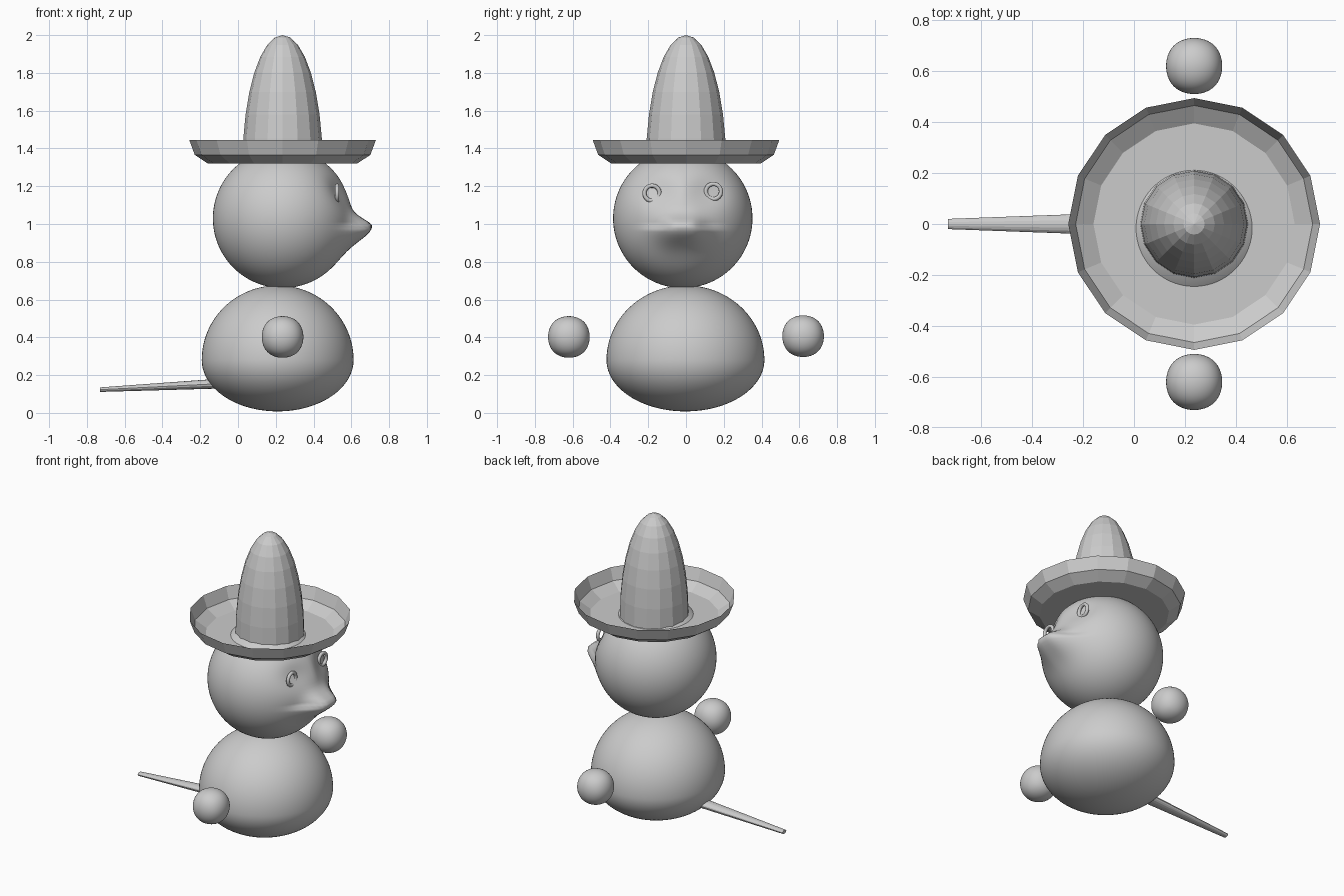
import bpy, bmesh, math
from mathutils import Matrix, Vector

if "Cube" in bpy.data.objects:
    bpy.data.objects.remove(bpy.data.objects["Cube"])

grey = bpy.data.materials.new("light grey")
grey.diffuse_color = (0.6, 0.6, 0.6, 1)
grey.use_nodes = True
grey.node_tree.nodes["Principled BSDF"].inputs["Base Color"].default_value = grey.diffuse_color
CX = 0.236


def finish(name, bm, smooth=True):
    bmesh.ops.recalc_face_normals(bm, faces=bm.faces[:])
    me = bpy.data.meshes.new(name)
    bm.to_mesh(me)
    bm.free()
    ob = bpy.data.objects.new(name, me)
    bpy.context.collection.objects.link(ob)
    me.materials.append(grey)
    for p in me.polygons:
        p.use_smooth = smooth
    return ob


def ball(radius, centre):
    bm = bmesh.new()
    bmesh.ops.create_uvsphere(bm, u_segments=96, v_segments=64, radius=radius,
                              matrix=Matrix.Translation(centre))
    return bm


def lathe(name, profile, sides=16):
    """Faceted surface of revolution about the hat axis, open at both ends."""
    bm = bmesh.new()
    vs = [bm.verts.new((r + CX, 0, z)) for r, z in profile]
    es = [bm.edges.new(pair) for pair in zip(vs, vs[1:])]
    bmesh.ops.spin(bm, geom=vs + es, cent=(CX, 0, 0), axis=(0, 0, 1),
                   angle=math.tau, steps=sides, use_duplicate=False)
    bmesh.ops.remove_doubles(bm, verts=bm.verts[:], dist=1e-4)
    return finish(name, bm, smooth=False)


# Body: egg with a flattened lower half
bm = ball(1, (0, 0, 0))
for v in bm.verts:
    x, y, z = v.co
    v.co = (0.21 + 0.402 * x, -0.003 + 0.418 * y, 0.28 + z * (0.395 if z > 0 else 0.272))
finish("body", bm)

# Head: sphere with a pulled-out snout and hollow eye sockets
HEAD = Vector((CX, -0.017, 1.03))
bm = ball(0.369, HEAD)
for v in bm.verts:
    d = v.co - HEAD
    if d.x > 0:
        y, z = abs(d.y), v.co.z
        dz = z - 0.985
        spread = 0.07 if dz > 0 else 0.11
        snout = 0.108 * math.exp(-(dz / (0.055 if dz > 0 else 0.095)) ** 2)
        snout *= math.exp(-(max(0, y - 0.04) / spread) ** 2)
        socket = 0.03 * math.exp(-((y - 0.13) / 0.1) ** 2 - ((z - 1.17) / 0.08) ** 2)
        v.co.x += snout - socket
finish("head", bm)

# Eyes: thin rings facing forwards
for name, y, z in (("eye_left", 0.145, 1.172), ("eye_right", -0.18, 1.163)):
    bpy.ops.mesh.primitive_torus_add(location=(0.525, y, z),
                                     rotation=(0, math.pi / 2, 0),
                                     major_segments=32, minor_segments=12,
                                     major_radius=0.04, minor_radius=0.011)
    eye = bpy.context.object
    eye.name = name
    eye.data.materials.append(grey)
    bpy.ops.object.shade_smooth()

# Hands: rounded cubes floating at each side
for name, y, z in (("hand_front", -0.62, 0.402), ("hand_back", 0.62, 0.406)):
    bm = bmesh.new()
    bmesh.ops.create_cube(bm, size=2 * 0.11 / 0.839)
    hand = finish(name, bm)
    hand.location = (CX, y, z)
    hand.modifiers.new("round", 'SUBSURF').levels = 4
    hand.modifiers["round"].render_levels = 4

# Hat: turned-up brim and a tall domed crown
lathe("hat_brim", [(0.0, 1.32), (0.395, 1.32), (0.465, 1.366), (0.494, 1.445)])
steps = [math.radians(11.25 * i) for i in range(9)]
lathe("hat_crown", [(0.212 * math.sin(a), 1.32 + 0.68 * math.cos(a)) for a in steps])

# Tail: flattened tapering rod
bm = bmesh.new()
a, b = Vector((-0.73, 0, 0.123)), Vector((0.0, 0, 0.16))
bmesh.ops.create_cone(bm, cap_ends=True, segments=16, radius1=0.02, radius2=0.047,
                      depth=(b - a).length)
turn = Vector((0, 0, 1)).rotation_difference(b - a).to_matrix().to_4x4()
squash = Matrix.Diagonal((0.6, 1, 1, 1))
bmesh.ops.transform(bm, verts=bm.verts[:],
                    matrix=Matrix.Translation((a + b) / 2) @ turn @ squash)
finish("tail", bm, smooth=False)
